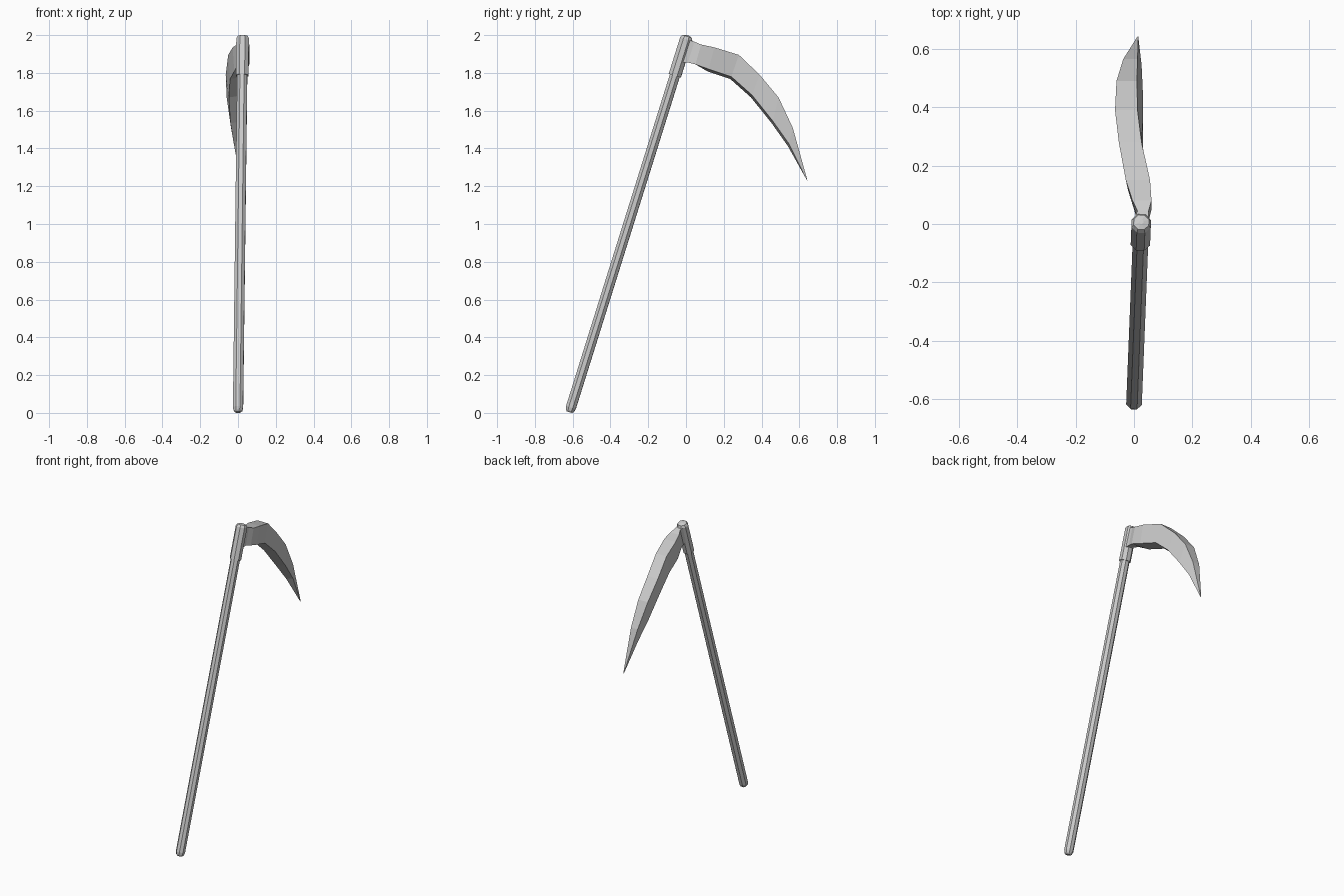
import bpy, math
from mathutils import Vector

if "Cube" in bpy.data.objects:
    bpy.data.objects.remove(bpy.data.objects["Cube"])

BOTTOM = Vector((0.0, -0.618, 0.0))
TOP = Vector((0.025, 0.008, 2.0))
AXIS = TOP - BOTTOM
ROT = AXIS.to_track_quat('Z', 'X')
LENGTH = AXIS.length


def make(name, verts, faces):
    mesh = bpy.data.meshes.new(name)
    mesh.from_pydata(verts, [], faces)
    mesh.update()
    obj = bpy.data.objects.new(name, mesh)
    bpy.context.collection.objects.link(obj)
    return obj


def loft(name, rings):
    """Skin equal-sized rings and cap both ends."""
    n = len(rings[0])
    verts = [v for ring in rings for v in ring]
    faces = [list(reversed(range(n))), list(range(len(verts) - n, len(verts)))]
    for i in range(len(rings) - 1):
        for j in range(n):
            k = (j + 1) % n
            faces.append([i * n + j, i * n + k, (i + 1) * n + k, (i + 1) * n + j])
    return make(name, verts, faces)


def turned(name, profile, sides=8):
    """Faceted rod along the leaning axis; profile = (distance, radius)."""
    rings = []
    for d, r in profile:
        rings.append([BOTTOM + ROT @ Vector((
            r * math.cos(2 * math.pi * (j + 0.5) / sides),
            r * math.sin(2 * math.pi * (j + 0.5) / sides), d)) for j in range(sides)])
    return loft(name, rings)


# Long wooden shaft with chamfered butt
turned("shaft", [(0.004, 0.016), (0.012, 0.024), (0.03, 0.029), (LENGTH - 0.03, 0.029)])

# Collar holding the blade, with a shallow domed cap
turned("collar", [(LENGTH - 0.225, 0.036), (LENGTH - 0.022, 0.036),
                  (LENGTH - 0.007, 0.028), (LENGTH - 0.001, 0.008)])

# Thick curved blade: (outer y, outer z, inner y, inner z, outer x left/right, inner x left/right)
STATIONS = [
    (0.015, 1.975, -0.02, 1.855, 0.00, 0.050, 0.00, 0.050),
    (0.045, 1.965, 0.01, 1.855, 0.012, 0.050, 0.012, 0.050),
    (0.08, 1.950, 0.05, 1.845, -0.005, 0.060, 0.00, 0.060),
    (0.15, 1.935, 0.12, 1.820, -0.028, 0.055, -0.02, 0.052),
    (0.28, 1.895, 0.24, 1.780, -0.052, 0.026, -0.042, 0.032),
    (0.39, 1.790, 0.35, 1.682, -0.065, 0.012, -0.048, 0.030),
    (0.49, 1.670, 0.46, 1.545, -0.060, 0.010, -0.040, 0.030),
    (0.565, 1.51, 0.545, 1.425, -0.037, 0.012, -0.020, 0.026),
    (0.643, 1.23, 0.640, 1.232, 0.012, 0.015, 0.012, 0.015),
]
rings = []
for i, (oy, oz, iy, iz, ol, orr, il, ir) in enumerate(STATIONS):
    drop = 0.012 if 2 < i < 8 else 0.0
    rings.append([(ol, oy, oz), (orr, oy, oz), (ir, iy, iz), (il, iy - drop * 0.5, iz - drop)])
blade = loft("blade", rings)

# Consistent outward normals
import bmesh
for obj in bpy.context.collection.objects:
    bm = bmesh.new()
    bm.from_mesh(obj.data)
    bmesh.ops.recalc_face_normals(bm, faces=bm.faces)
    bm.to_mesh(obj.data)
    bm.free()
